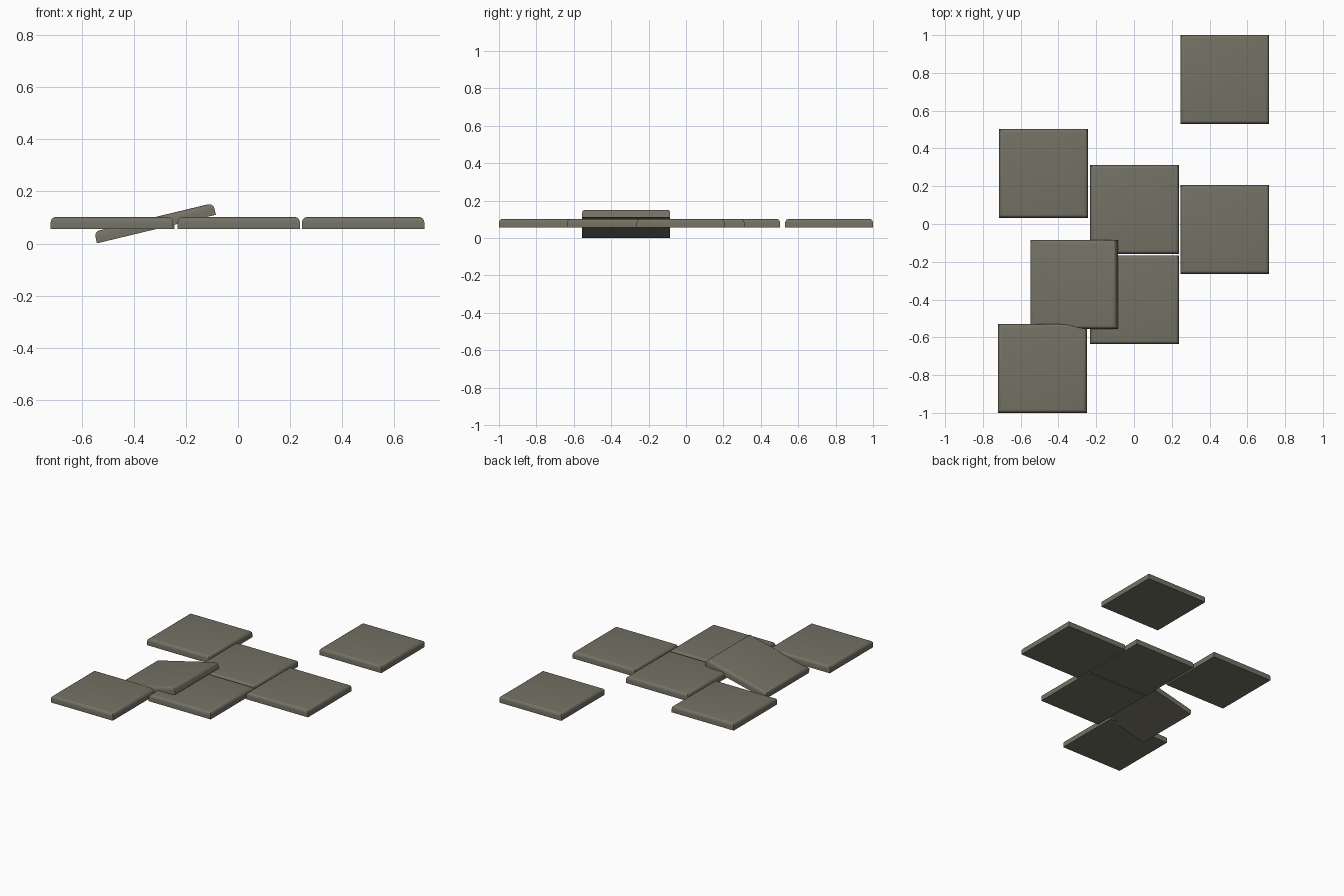
import bpy, bmesh, math

if "Cube" in bpy.data.objects:
    bpy.data.objects.remove(bpy.data.objects["Cube"])

SIZE, THICK, ROUND = 0.47, 0.046, 0.02

stone = bpy.data.materials.new("grey_brown_stone")
stone.diffuse_color = (0.175, 0.168, 0.128, 1)
stone.use_nodes = True
stone.node_tree.nodes["Principled BSDF"].inputs["Base Color"].default_value = stone.diffuse_color


def slab(name, x, y, z=0.079, tilt=0.0):
    """Square paving slab with its four top edges rounded over."""
    bm = bmesh.new()
    bmesh.ops.create_cube(bm, size=1)
    bmesh.ops.scale(bm, vec=(SIZE, SIZE, THICK), verts=bm.verts)
    top = [e for e in bm.edges if all(v.co.z > 0 for v in e.verts)]
    bmesh.ops.bevel(bm, geom=top, offset=ROUND, segments=4, profile=0.5, affect='EDGES')
    mesh = bpy.data.meshes.new(name)
    bm.to_mesh(mesh)
    bm.free()
    mesh.materials.append(stone)
    ob = bpy.data.objects.new(name, mesh)
    bpy.context.collection.objects.link(ob)
    ob.location = (x, y, z)
    ob.rotation_euler.y = tilt
    bpy.context.view_layer.objects.active = ob
    ob.select_set(True)
    bpy.ops.object.shade_smooth_by_angle(angle=math.radians(35))
    ob.select_set(False)


# Flat slabs
flat = [(0.481, 0.765), (-0.479, 0.268), (0.003, 0.077),
        (0.481, -0.029), (0.003, -0.401), (-0.485, -0.765)]
for i, (x, y) in enumerate(flat, 1):
    slab(f"paving_slab_{i}", x, y)

# Loose slab, tipped up towards +x
slab("tilted_paving_slab", -0.319, -0.32, 0.078, math.radians(-13.5))
